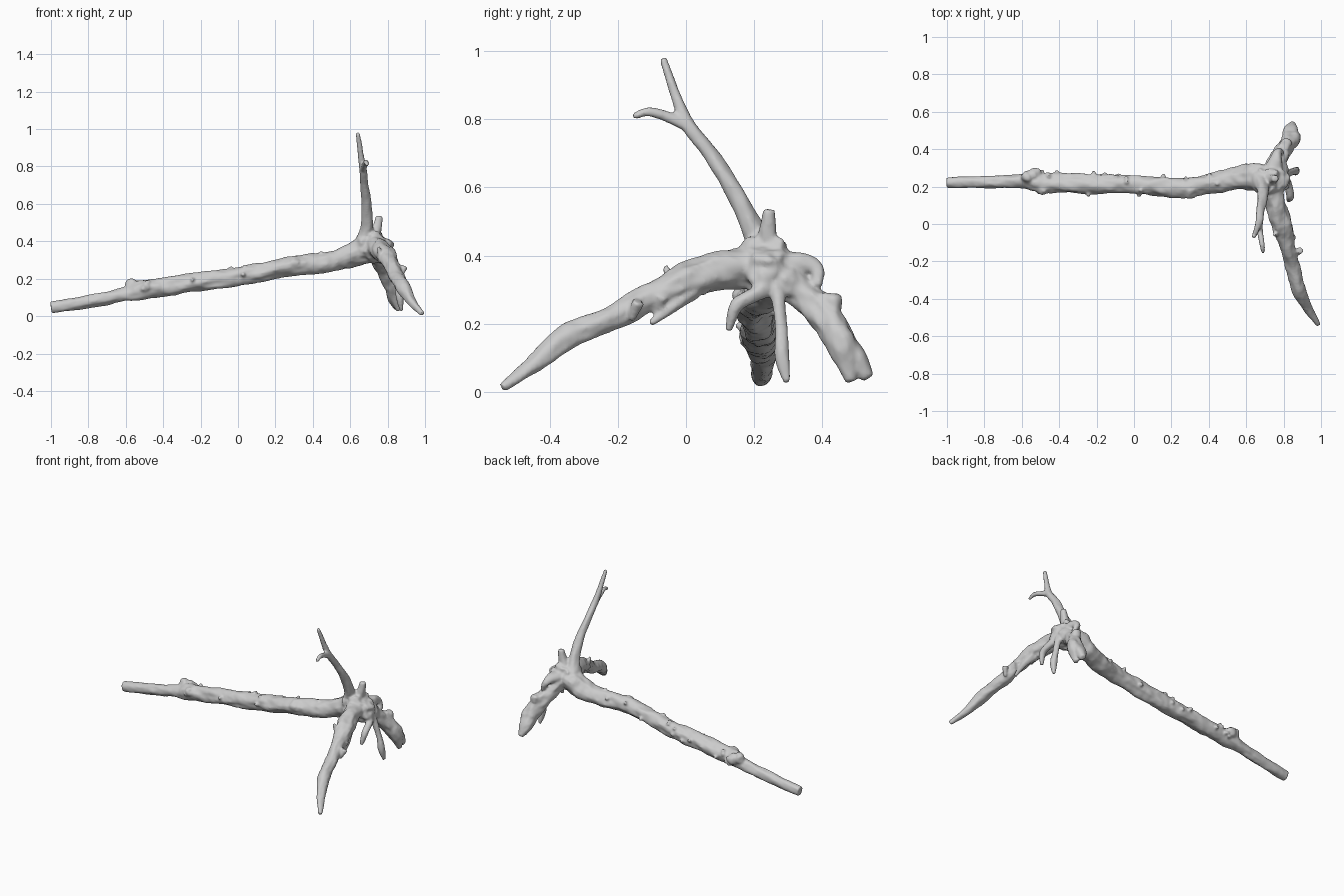
import bpy, bmesh, math, random
from mathutils import Vector, noise

cube = bpy.data.objects.get("Cube")
if cube:
    bpy.data.objects.remove(cube, do_unlink=True)
random.seed(4)

wood = bpy.data.materials.new("weathered grey wood")
wood.use_nodes = True
colour = (0.6, 0.6, 0.6, 1)
wood.diffuse_color = colour
wood.node_tree.nodes["Principled BSDF"].inputs["Base Color"].default_value = colour

bm = bmesh.new()
SIDES = 18


def spline(points, step=0.015):
    """Smooth samples (x, y, z, radius) through the control points."""
    p = [Vector(q) for q in points]
    p = [2 * p[0] - p[1]] + p + [2 * p[-1] - p[-2]]
    out = []
    for a, b, c, d in zip(p, p[1:], p[2:], p[3:]):
        n = max(2, int((c - b).length / step))
        for i in range(n):
            t = i / n
            out.append(0.5 * (2 * b + (c - a) * t + (2 * a - 5 * b + 4 * c - d) * t * t
                              + (3 * b - a - 3 * c + d) * t ** 3))
    return out + [p[-2]]


def limb(points, rough=0.2):
    """Gnarled tube along a path of (x, y, z, radius)."""
    path = spline(points)
    centres = [q.to_3d() for q in path]
    side = None
    rings = []
    for i, c in enumerate(centres):
        tangent = (centres[min(i + 1, len(path) - 1)] - centres[max(i - 1, 0)]).normalized()
        if side is None:
            side = tangent.orthogonal()
        side = (side - tangent * side.dot(tangent)).normalized()
        up = tangent.cross(side)
        ring = []
        for k in range(SIDES):
            a = math.tau * k / SIDES
            d = side * math.cos(a) + up * math.sin(a)
            r = max(path[i].w, 0.008)
            lump = noise.noise(c * 9 + d * 1.2) + 0.5 * noise.noise(c * 28 + d * 2.5)
            ring.append(bm.verts.new(c + d * r * (1 + rough * lump)))
        rings.append(ring)
    for a, b in zip(rings, rings[1:]):
        for k in range(SIDES):
            j = (k + 1) % SIDES
            bm.faces.new((a[k], a[j], b[j], b[k]))
    bm.faces.new(rings[0][::-1])
    bm.faces.new(rings[-1])
    return path


def knot(centre, radius):
    """Lumpy burr."""
    made = bmesh.ops.create_icosphere(bm, subdivisions=3, radius=radius)
    for v in made["verts"]:
        v.co = v.co * (1 + 0.35 * noise.noise(v.co * 30 + Vector(centre) * 9)) + Vector(centre)


# Long fallen trunk
trunk = limb([(-1, .222, .045, .03), (-.8, .225, .077, .034), (-.6, .228, .118, .038),
              (-.5, .22, .14, .05), (-.2, .215, .185, .052), (0, .21, .212, .05),
              (.3, .197, .27, .052), (.5, .235, .287, .056), (.63, .25, .335, .068),
              (.74, .24, .37, .07)], 0.22)

# Forked upright branch
limb([(.67, .235, .37, .06), (.69, .2, .47, .036), (.687, .135, .6, .026),
      (.675, .07, .7, .023), (.67, .01, .775, .021), (.655, -.03, .87, .016),
      (.64, -.068, .98, .011)])
limb([(.67, .01, .775, .018), (.675, -.05, .805, .016), (.685, -.11, .822, .014),
      (.69, -.155, .807, .01)])

# Broken stub on the crown
limb([(.72, .235, .4, .04), (.745, .24, .48, .025), (.755, .243, .535, .017)])

# Front root reaching forward to the ground
limb([(.73, .25, .37, .06), (.755, .12, .36, .055), (.79, .0, .325, .052),
      (.815, -.1, .28, .043), (.845, -.2, .225, .038), (.868, -.3, .185, .036),
      (.89, -.37, .145, .036), (.93, -.45, .078, .026), (.985, -.54, .012, .013)], 0.28)

# Back root with a split end
limb([(.74, .25, .36, .06), (.77, .34, .29, .05), (.81, .41, .215, .05),
      (.845, .46, .13, .042), (.86, .485, .03, .015)], 0.3)
limb([(.83, .45, .15, .04), (.84, .5, .09, .036), (.85, .535, .04, .018)], 0.3)

# Shoulder arching over the back root
limb([(.74, .26, .37, .06), (.76, .34, .375, .033), (.77, .385, .36, .022),
      (.79, .385, .31, .014)])

# Thin hanging roots
limb([(.77, .26, .35, .04), (.82, .27, .28, .022), (.85, .28, .18, .018),
      (.865, .282, .1, .021), (.875, .297, .028, .01)])
limb([(.78, .27, .34, .035), (.82, .22, .295, .024), (.835, .15, .255, .021),
      (.825, .125, .18, .011)])
limb([(.8, .02, .3, .03), (.83, -.04, .25, .018), (.84, -.105, .2, .01)])
limb([(.77, .1, .34, .02), (.79, .06, .31, .015), (.79, .045, .285, .009)])

# Crown mass and burrs
for centre, radius in [((.72, .23, .37), .085), ((.77, .24, .35), .07),
                       ((.81, .425, .26), .035), ((.79, .3, .32), .04),
                       ((-.57, .25, .165), .034), ((-.53, .265, .155), .035),
                       ((-.49, .19, .155), .032), ((.31, .18, .285), .04)]:
    knot(centre, radius)

# Snapped twigs along the trunk
for i in range(22):
    q = random.choice(trunk[28:-14])
    a = random.uniform(-0.5, math.pi + 0.5)
    d = Vector((random.uniform(-.6, .6), math.cos(a), math.sin(a))).normalized()
    start = q.to_3d() + d * q.w * 0.6
    end = q.to_3d() + d * (q.w + random.uniform(.008, .022))
    limb([(*start, .018), (*end, .009)])

# Snapped twigs on the front root
for x, y, z in [(.75, -.04, .37), (.83, -.07, .23), (.87, -.14, .21), (.78, .03, .27)]:
    limb([(x + .02, y, .3 + y * .25, .02), (x, y - .02, z, .009)])

bmesh.ops.recalc_face_normals(bm, faces=bm.faces)
mesh = bpy.data.meshes.new("driftwood")
bm.to_mesh(mesh)
bm.free()
mesh.materials.append(wood)
log = bpy.data.objects.new("driftwood", mesh)
bpy.context.collection.objects.link(log)

# Fuse the limbs into one continuous skin
fuse = log.modifiers.new("fuse", "REMESH")
fuse.mode = "VOXEL"
fuse.voxel_size = 0.007
fuse.use_smooth_shade = True
soften = log.modifiers.new("soften", "SMOOTH")
soften.factor = 0.5
soften.iterations = 3
